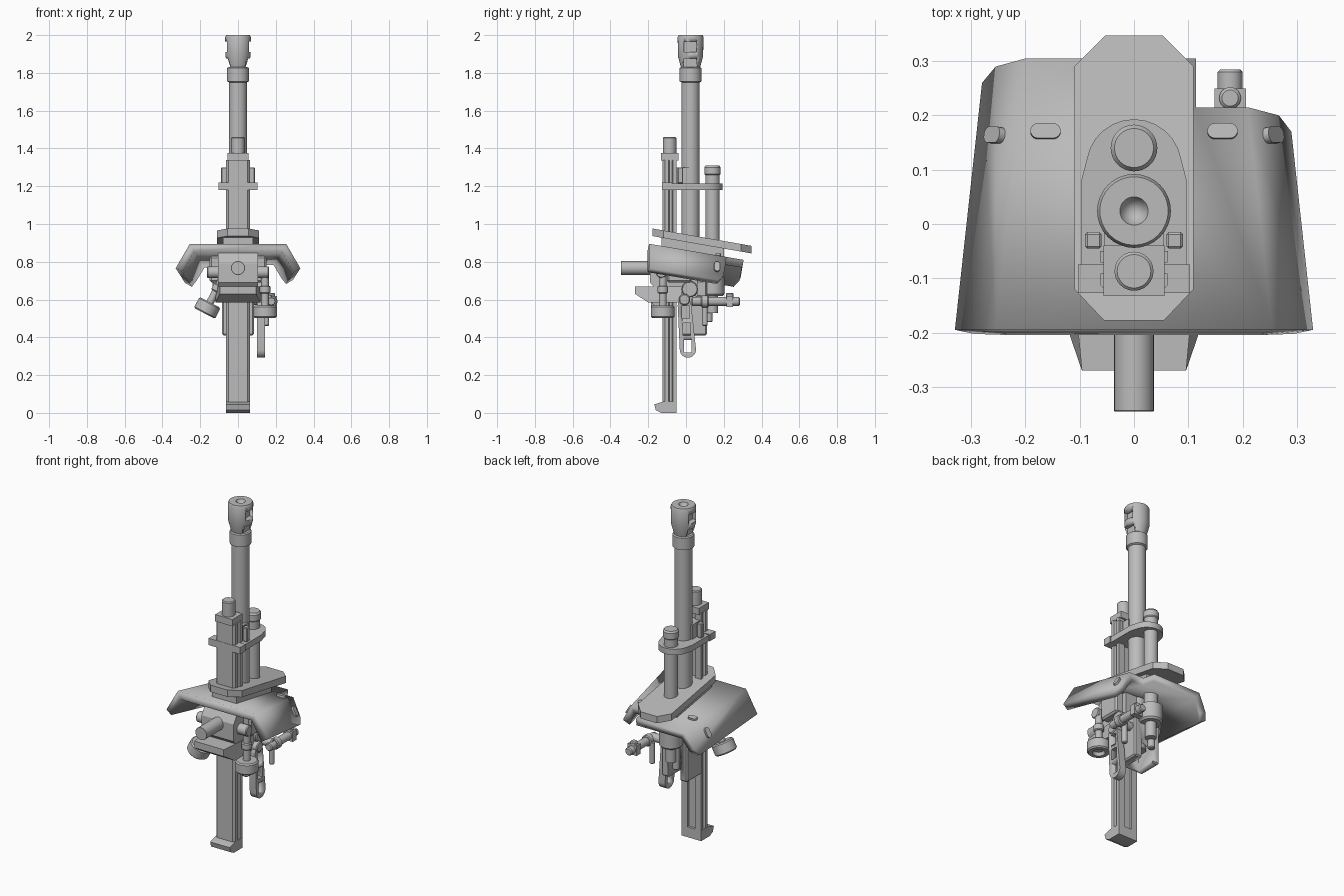
import bpy, bmesh
from math import sin, cos, pi, radians
from mathutils import Vector, Matrix

if "Cube" in bpy.data.objects:
    bpy.data.objects.remove(bpy.data.objects["Cube"])

grey = bpy.data.materials.new("gunmetal_grey")
grey.use_nodes = True
grey.diffuse_color = (0.5, 0.5, 0.5, 1)
grey.node_tree.nodes["Principled BSDF"].inputs["Base Color"].default_value = (0.5, 0.5, 0.5, 1)


def finish(name, bm, fix=True):
    if fix:
        bmesh.ops.recalc_face_normals(bm, faces=bm.faces)
    me = bpy.data.meshes.new(name)
    bm.to_mesh(me)
    bm.free()
    me.materials.append(grey)
    me.shade_smooth()
    me.set_sharp_from_angle(angle=radians(32))
    ob = bpy.data.objects.new(name, me)
    bpy.context.collection.objects.link(ob)
    return ob


def prism(name, pts, axis, a, b, bevel=0):
    """Extrude a 2D outline along an axis from a to b."""
    place = {"x": lambda p, t: (t, p[0], p[1]),
             "y": lambda p, t: (p[0], t, p[1]),
             "z": lambda p, t: (p[0], p[1], t)}[axis]
    bm = bmesh.new()
    base = bm.faces.new([bm.verts.new(place(p, a)) for p in pts])
    ext = bmesh.ops.extrude_face_region(bm, geom=[base])["geom"]
    move = Vector(place((0, 0), b - a))
    for v in ext:
        if isinstance(v, bmesh.types.BMVert):
            v.co += move
    if bevel:
        bmesh.ops.bevel(bm, geom=bm.edges[:], offset=bevel, segments=1, affect='EDGES')
    return finish(name, bm)


def box(name, x0, x1, y0, y1, z0, z1, bevel=0):
    return prism(name, [(x0, y0), (x1, y0), (x1, y1), (x0, y1)], "z", z0, z1, bevel)


def lathe(name, profile, origin, axis=(0, 0, 1), n=32):
    """Spin (radius, height) points round an axis through origin."""
    bm = bmesh.new()
    rot = Vector((0, 0, 1)).rotation_difference(Vector(axis)).to_matrix()
    rings = []
    for r, h in profile:
        count = 1 if r == 0 else n
        rings.append([bm.verts.new(Vector(origin) + rot @ Vector(
            (r * cos(2 * pi * i / n), r * sin(2 * pi * i / n), h))) for i in range(count)])
    for lo, hi in zip(rings, rings[1:]):
        for i in range(n):
            j = (i + 1) % n
            quad = [lo[i % len(lo)], lo[j % len(lo)], hi[j % len(hi)], hi[i % len(hi)]]
            bm.faces.new(list(dict.fromkeys(quad)))
    return finish(name, bm)


def rod(name, p, q, r, chamfer=0.005):
    d = Vector(q) - Vector(p)
    l = d.length
    return lathe(name, [(0, 0), (r - chamfer, 0), (r, chamfer), (r, l - chamfer),
                        (r - chamfer, l), (0, l)], p, d, 24)


def cut(target, cutters):
    """Subtract the cutters and bake the result."""
    for c in cutters:
        m = target.modifiers.new("cut", 'BOOLEAN')
        m.operation, m.solver, m.object = 'DIFFERENCE', 'EXACT', c
    dg = bpy.context.evaluated_depsgraph_get()
    me = bpy.data.meshes.new_from_object(target.evaluated_get(dg))
    target.modifiers.clear()
    target.data = me
    for c in cutters:
        bpy.data.objects.remove(c)


def arc(cx, cy, r, a0, a1, n=12):
    return [(cx + r * cos(radians(a0 + (a1 - a0) * i / n)),
             cy + r * sin(radians(a0 + (a1 - a0) * i / n))) for i in range(n + 1)]


# Barrel with slotted muzzle brake
barrel = lathe("barrel", [(0, 1.94), (0.026, 2), (0.063, 2), (0.068, 1.99), (0.067, 1.89),
                          (0.051, 1.83), (0.058, 1.825), (0.058, 1.755), (0.048, 1.75),
                          (0.048, 0.5), (0, 0.5)], (0, 0.024, 0))
slots = []
for z0, z1 in ((1.91, 1.965), (1.83, 1.875)):
    for s in (-1, 1):
        slots.append(box("slot", min(s * 0.036, s * 0.1), max(s * 0.036, s * 0.1),
                         -0.01, 0.056, z0, z1))
cut(barrel, slots)

# Upper recoil cylinder behind the barrel
lathe("recoil_cylinder", [(0, 1.31), (0.036, 1.31), (0.043, 1.3), (0.043, 1.265), (0.038, 1.26),
                          (0.038, 0.72), (0.064, 0.72), (0.064, 0.63), (0.055, 0.62),
                          (0.03, 0.62), (0.03, 0.53), (0, 0.53)], (0, 0.14, 0))

# Long cradle rail with side grooves
half = [(0.05, -0.125), (0.063, -0.112), (0.063, -0.092), (0.05, -0.088),
        (0.05, -0.074), (0.063, -0.07), (0.063, -0.05), (0.025, -0.05), (0.025, -0.065)]
prism("cradle_rail", half + [(-x, y) for x, y in reversed(half)], "z", 0.02, 1.34)
prism("rail_foot", [(-0.05, 0), (-0.13, 0), (-0.16, 0.015), (-0.168, 0.045),
                    (-0.12, 0.06), (-0.05, 0.06)], "x", -0.064, 0.064)
box("rail_head", -0.056, 0.056, -0.133, -0.04, 1.335, 1.375)
rod("buffer_rod", (0, -0.087, 1.37), (0, -0.087, 1.46), 0.036)

# Clamp around barrel and recoil cylinder
band = [(0.097, -0.08), (0.097, 0.08)] + arc(0, 0.105, 0.088, 10, 170) + [(-0.097, 0.08), (-0.097, -0.08)]
prism("clamp_band", band, "z", 1.18, 1.215)
box("clamp_plate", -0.103, 0.103, -0.127, -0.075, 1.18, 1.22)
for s in (-1, 1):
    box("clamp_lug", s * 0.075 - 0.015, s * 0.075 + 0.015, -0.045, -0.015, 1.215, 1.3, 0.004)
box("clamp_web", -0.055, 0.055, -0.06, 0.02, 1.215, 1.3)


# Folded shield
def fold(y):
    return 0.2336 - 0.11 * y


def shield_z(x, y):
    return 0.862 - 0.17 * y - 1.73 * max(0, abs(x) - fold(y))


bm = bmesh.new()
f, fl, fr = -0.195, fold(-0.195), fold(0.215)
outline = {"a": (-fl, f), "b": (fl, f), "c": (fr, 0.215), "d": (0.114, 0.215), "e": (0.114, 0.305),
           "g": (-0.2, 0.305), "h": (0.33, f), "i": (0.29, 0.17), "j": (0.267, 0.2),
           "k": (-0.33, f), "l": (-0.28, 0.26), "m": (-0.255, 0.29)}
v = {k: bm.verts.new((x, y, shield_z(x, y))) for k, (x, y) in outline.items()}
for loop in ("abcdeg", "bhijc", "kagml"):
    bm.faces.new([v[k] for k in loop])
bm.normal_update()
shield = finish("shield", bm, False)
sol = shield.modifiers.new("thickness", 'SOLIDIFY')
sol.thickness, sol.offset, sol.use_even_offset = 0.042, -1, True

# Rounded lugs lying on the shield panels
for s in (-1, 1):
    for x, y, r, tilt in ((0.163, 0.17, 0.014, 0.0), (0.252, 0.163, 0.015, 1.05)):
        pill = arc(0.014, 0, r, -90, 90, 8) + arc(-0.014, 0, r, 90, 270, 8)
        lug = prism("shield_lug", pill, "z", -0.01, 0.012)
        lug.matrix_world = (Matrix.Translation((s * x, y, shield_z(x, y)))
                            @ Matrix.Rotation(s * tilt, 4, 'Y') @ Matrix.Rotation(-0.17, 4, 'X'))

# Sloping cover plate above the shield opening
cover = [(-0.055, -0.178), (0.055, -0.178), (0.11, -0.12), (0.11, 0.29),
         (0.053, 0.347), (-0.053, 0.347), (-0.11, 0.29), (-0.11, -0.12)]
plate = prism("cover_plate", cover, "z", -0.04, 0)
for p in plate.data.vertices:
    p.co.z += 0.945 - 0.175 * p.co.y
riser = box("cover_riser", -0.08, 0.08, -0.13, 0.2, -0.1, -0.03)
for p in riser.data.vertices:
    p.co.z += 0.945 - 0.175 * p.co.y

# Cradle body under the shield
prism("cradle_body", [(-0.19, 0.69), (-0.19, 0.79), (-0.15, 0.85), (0.06, 0.82),
                      (0.06, 0.62), (-0.13, 0.62)], "x", -0.105, 0.105)
box("cradle_shoulders", -0.15, 0.15, -0.1, 0.03, 0.69, 0.83, 0.01)
rod("front_tube", (0, -0.345, 0.767), (0, -0.1, 0.767), 0.037, 0.001)
apron = prism("front_apron", [(-0.27, 0.67), (-0.27, 0.63), (-0.2, 0.585), (-0.02, 0.585),
                              (-0.02, 0.67)], "x", -0.12, 0.12)
for p in apron.data.vertices:
    if p.co.y < -0.25:
        p.co.x *= 0.8

# Breech with an opening from below
breech = box("breech", -0.085, 0.085, -0.035, 0.11, 0.41, 0.7, 0.008)
cut(breech, [box("breech_slot", -0.04, 0.04, -0.01, 0.2, 0.38, 0.53)])
rod("breech_pin", (-0.02, 0.12, 0.48), (-0.02, 0.12, 0.62), 0.02)

# Trunnions and side gear housings
for s in (-1, 1):
    rod("trunnion", (s * 0.07, 0.02, 0.655), (s * 0.135, 0.02, 0.655), 0.043)
    rod("gear_housing", (s * 0.08, -0.13, 0.745), (s * 0.165, -0.13, 0.745), 0.031)

# Handwheels on their shafts, one tilted and one upright
wheel = [(0, 0.02), (0.03, 0.02), (0.035, 0), (0.056, 0), (0.063, 0.007),
         (0.063, 0.058), (0.056, 0.065), (0, 0.065)]
for base, axis in (((-0.178, -0.123, 0.527), Vector((0.46, 0, 0.88))),
                   ((0.143, -0.123, 0.503), Vector((0, 0, 1)))):
    lathe("handwheel", wheel, base, axis)
    b = Vector(base)
    rod("handwheel_shaft", b + axis * 0.06, b + axis * 0.25, 0.02)
    rod("shaft_collar", b + axis * 0.13, b + axis * 0.17, 0.028)

# Slotted hanging link
link = prism("slotted_link", arc(0.01, 0.335, 0.043, 180, 360) + arc(-0.008, 0.57, 0.036, 0, 180),
             "x", 0.1, 0.143)
cut(link, [box("link_slot", 0.05, 0.2, y - 0.02, y + 0.02, z, z + 0.065)
           for y, z in ((0.009, 0.32), (0.004, 0.41), (-0.002, 0.5))])
rod("link_pin", (0.05, -0.008, 0.6), (0.15, -0.008, 0.6), 0.03)

# Sighting tube at the side
rod("sight_tube", (0.177, 0.03, 0.59), (0.177, 0.285, 0.59), 0.023)
rod("sight_collar", (0.177, 0.08, 0.59), (0.177, 0.12, 0.59), 0.032)
box("sight_block", 0.148, 0.206, 0.215, 0.25, 0.56, 0.62)
rod("sight_knob", (0.177, 0.232, 0.6), (0.177, 0.232, 0.635), 0.02)
rod("sight_bracket", (0.08, 0.07, 0.6), (0.18, 0.07, 0.6), 0.024)
rod("sight_drop", (0.15, 0.1, 0.46), (0.15, 0.1, 0.59), 0.015)
